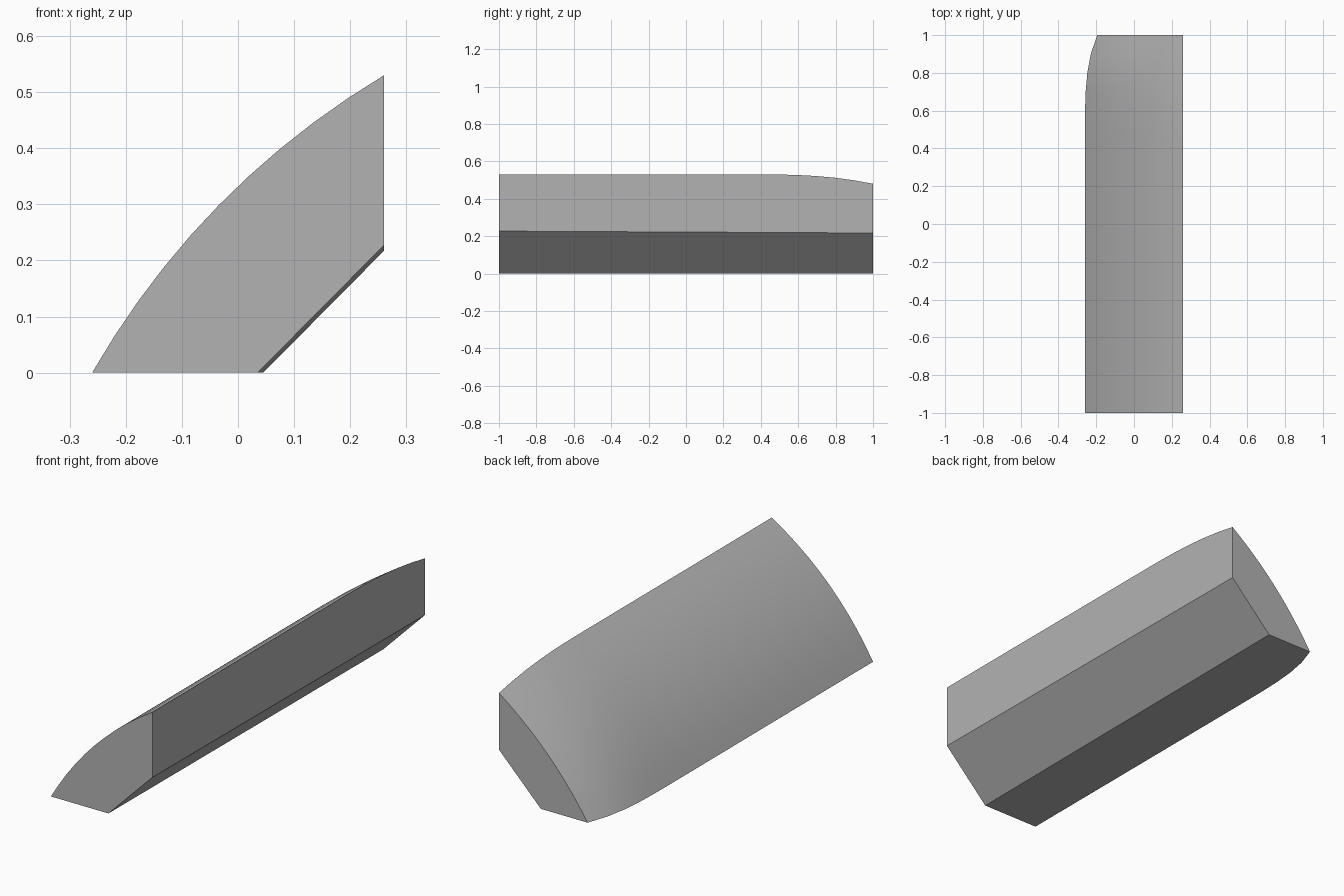
import bpy
import bmesh
import math
from mathutils import Vector

cube = bpy.data.objects.get("Cube")
if cube:
    bpy.data.objects.remove(cube, do_unlink=True)

# Material
grey = bpy.data.materials.new("light grey")
grey.use_nodes = True
colour = (0.45, 0.45, 0.45, 1)
grey.diffuse_color = colour
grey.node_tree.nodes["Principled BSDF"].inputs["Base Color"].default_value = colour

STEPS = 10


def arc(start, end, bulge):
    """Shallow bow between two (x, z) points."""
    a, b = Vector(start), Vector(end)
    d = (b - a).normalized()
    normal = Vector((-d.y, d.x))
    return [a.lerp(b, i / STEPS) + normal * 4 * bulge * (i / STEPS) * (1 - i / STEPS)
            for i in range(STEPS + 1)]


full = arc((-0.26, 0), (0.26, 0.53), 0.048)
tip = arc((-0.195, 0), (0.26, 0.48), 0.032)


def section(y):
    """Curved skin plus the two corners of the chamfered underside."""
    t = max(0, (y - 0.4) / 0.6)
    pts = []
    for i, (p, q) in enumerate(zip(full, tip)):
        power = 4 - 1.5 * i / STEPS
        pts.append(p.lerp(q, t ** power))
    s = (y + 1) / 2
    pts.append(Vector((0.26, 0.227 - 0.01 * s)))
    pts.append(Vector((0.035 + 0.01 * s, 0)))
    return [(p.x, y, p.y) for p in pts]


# Bar lofted along its length, tapering at the back
stations = [-1, 0.4, 0.5, 0.6, 0.7, 0.8, 0.9, 1]
bm = bmesh.new()
rings = [[bm.verts.new(c) for c in section(y)] for y in stations]
for r0, r1 in zip(rings, rings[1:]):
    n = len(r0)
    for i in range(n):
        j = (i + 1) % n
        bm.faces.new((r0[i], r0[j], r1[j], r1[i]))
bm.faces.new(rings[0])
bm.faces.new(rings[-1][::-1])
bmesh.ops.recalc_face_normals(bm, faces=bm.faces)

mesh = bpy.data.meshes.new("curved_bar")
bm.to_mesh(mesh)
bm.free()
mesh.materials.append(grey)
bar = bpy.data.objects.new("curved_bar", mesh)
bpy.context.collection.objects.link(bar)

# Smooth skin with crisp edges
bpy.ops.object.select_all(action="DESELECT")
bar.select_set(True)
bpy.context.view_layer.objects.active = bar
bpy.ops.object.shade_smooth_by_angle(angle=math.radians(30))
